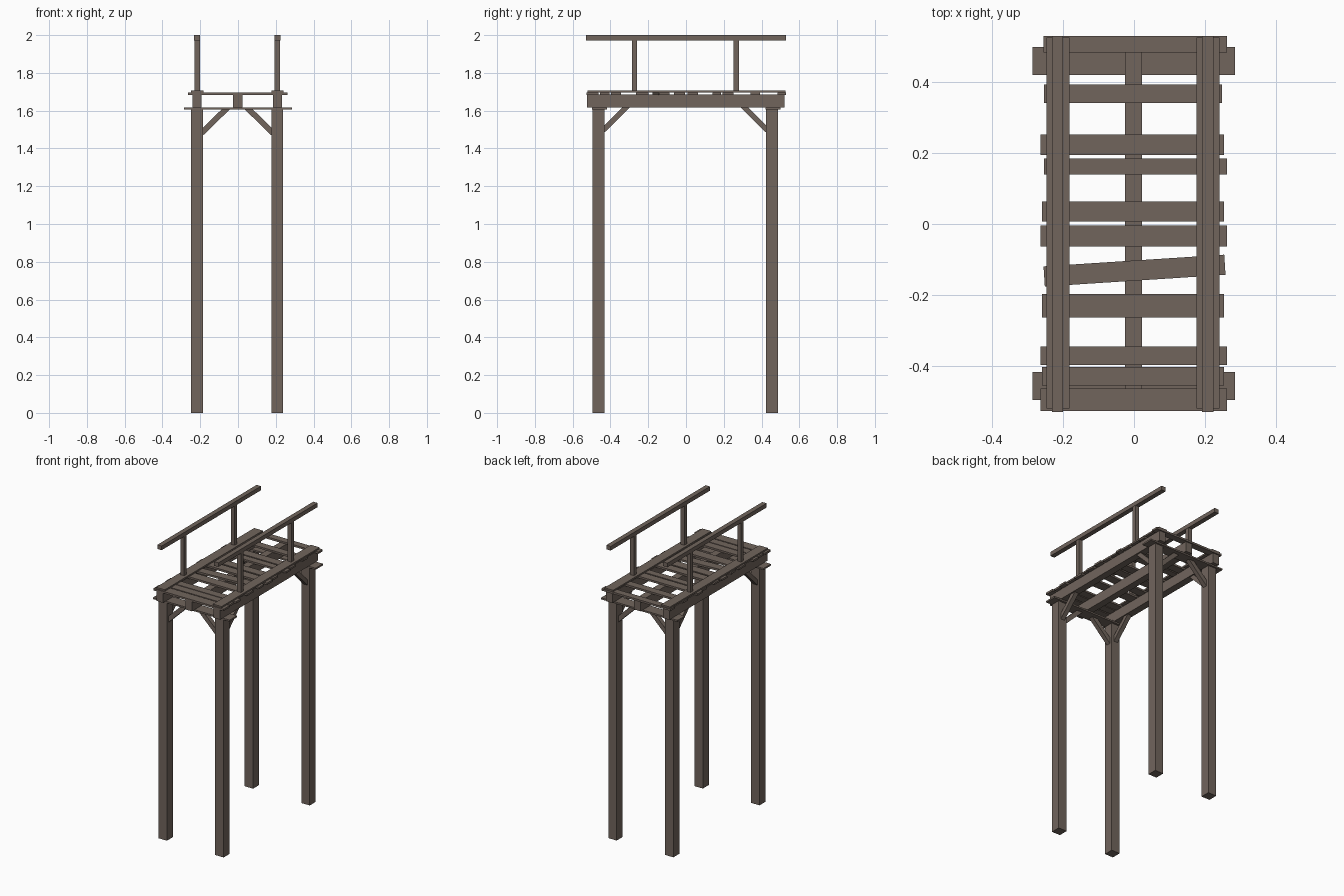
import bpy, math

if "Cube" in bpy.data.objects:
    bpy.data.objects.remove(bpy.data.objects["Cube"])

wood = bpy.data.materials.new("weathered_wood")
wood.diffuse_color = (0.165, 0.13, 0.108, 1)
wood.use_nodes = True
wood.node_tree.nodes["Principled BSDF"].inputs["Base Color"].default_value = wood.diffuse_color


def mesh_object(name, verts, faces):
    me = bpy.data.meshes.new(name)
    me.from_pydata(verts, [], faces)
    me.materials.append(wood)
    ob = bpy.data.objects.new(name, me)
    bpy.context.collection.objects.link(ob)
    return ob


def box(name, x, y, z, turn=0.0):
    """Box from (min, max) ranges, optionally turned about z at its centre."""
    c = [(r[0] + r[1]) / 2 for r in (x, y, z)]
    h = [(r[1] - r[0]) / 2 for r in (x, y, z)]
    verts = [(i * h[0], j * h[1], k * h[2])
             for k in (-1, 1) for i, j in ((-1, -1), (1, -1), (1, 1), (-1, 1))]
    faces = [(3, 2, 1, 0), (4, 5, 6, 7)] + [(i, (i + 1) % 4, (i + 1) % 4 + 4, i + 4) for i in range(4)]
    ob = mesh_object(name, verts, faces)
    ob.location = c
    ob.rotation_euler.z = turn
    return ob


def around(c, w):
    return (c - w / 2, c + w / 2)


def brace(name, axis, profile, across):
    """Slanted strut: profile of (axis position, z), extruded over the other axis."""
    verts = []
    for a in around(across, 0.03):
        verts += [(p, a, z) if axis == "x" else (a, p, z) for p, z in profile]
    faces = [(3, 2, 1, 0), (4, 5, 6, 7)] + [(i, (i + 1) % 4, (i + 1) % 4 + 4, i + 4) for i in range(4)]
    ob = mesh_object(name, verts, faces)
    # make the normals point outwards whichever way the profile runs
    import bmesh
    bm = bmesh.new()
    bm.from_mesh(ob.data)
    bmesh.ops.recalc_face_normals(bm, faces=bm.faces)
    bm.to_mesh(ob.data)
    bm.free()


SIDES = ((-1, -0.216), (1, 0.208))    # post centres in x
ENDS = ((-1, -0.464), (1, 0.456))     # post centres in y

# posts and corner braces
for sx, px in SIDES:
    for sy, py in ENDS:
        box("post", around(px, 0.063), around(py, 0.064), (0, 1.608))
        ex = px - sx * 0.03
        ey = py - sy * 0.03
        brace("cross_brace", "x", [(ex, 1.468), (ex, 1.510), (ex - sx * 0.103, 1.61),
                                   (ex - sx * 0.146, 1.61)], py)
        brace("side_brace", "y", [(ey, 1.482), (ey, 1.520), (ey - sy * 0.096, 1.616),
                                  (ey - sy * 0.136, 1.616)], px)

# thin cross boards over the posts
for y in ((-0.497, -0.418), (0.421, 0.50)):
    box("cap_board", (-0.287, 0.285), y, (1.606, 1.617))

# long beams
for x in (-0.217, -0.0015, 0.209):
    box("long_beam", around(x, 0.048), (-0.524, 0.522), (1.616, 1.685))

# deck planks: left, right, low y, high y
for x0, x1, y0, y1 in (
        (-0.256, 0.262, 0.484, 0.530), (-0.254, 0.248, 0.341, 0.393),
        (-0.264, 0.254, 0.194, 0.252), (-0.254, 0.262, 0.139, 0.185),
        (-0.259, 0.254, 0.007, 0.064), (-0.264, 0.262, -0.064, -0.004),
        (-0.259, 0.254, -0.264, -0.198), (-0.264, 0.262, -0.398, -0.345),
        (-0.259, 0.254, -0.456, -0.404), (-0.264, 0.262, -0.528, -0.464)):
    box("deck_plank", (x0, x1), (y0, y1), (1.683, 1.696))
box("crooked_plank", (-0.254, 0.257), (-0.160, -0.103), (1.683, 1.696), math.radians(3.7))

# edge boards, rail posts and rails
for sx, px in SIDES:
    box("edge_board", around(px + 0.001, 0.065), (-0.521, 0.526), (1.695, 1.706))
    box("hand_rail", around(px, 0.032), (-0.53, 0.53), (1.972, 2.0))
    for y in (-0.273, 0.266):
        box("rail_post", around(px, 0.028), around(y, 0.028), (1.70, 1.974))
